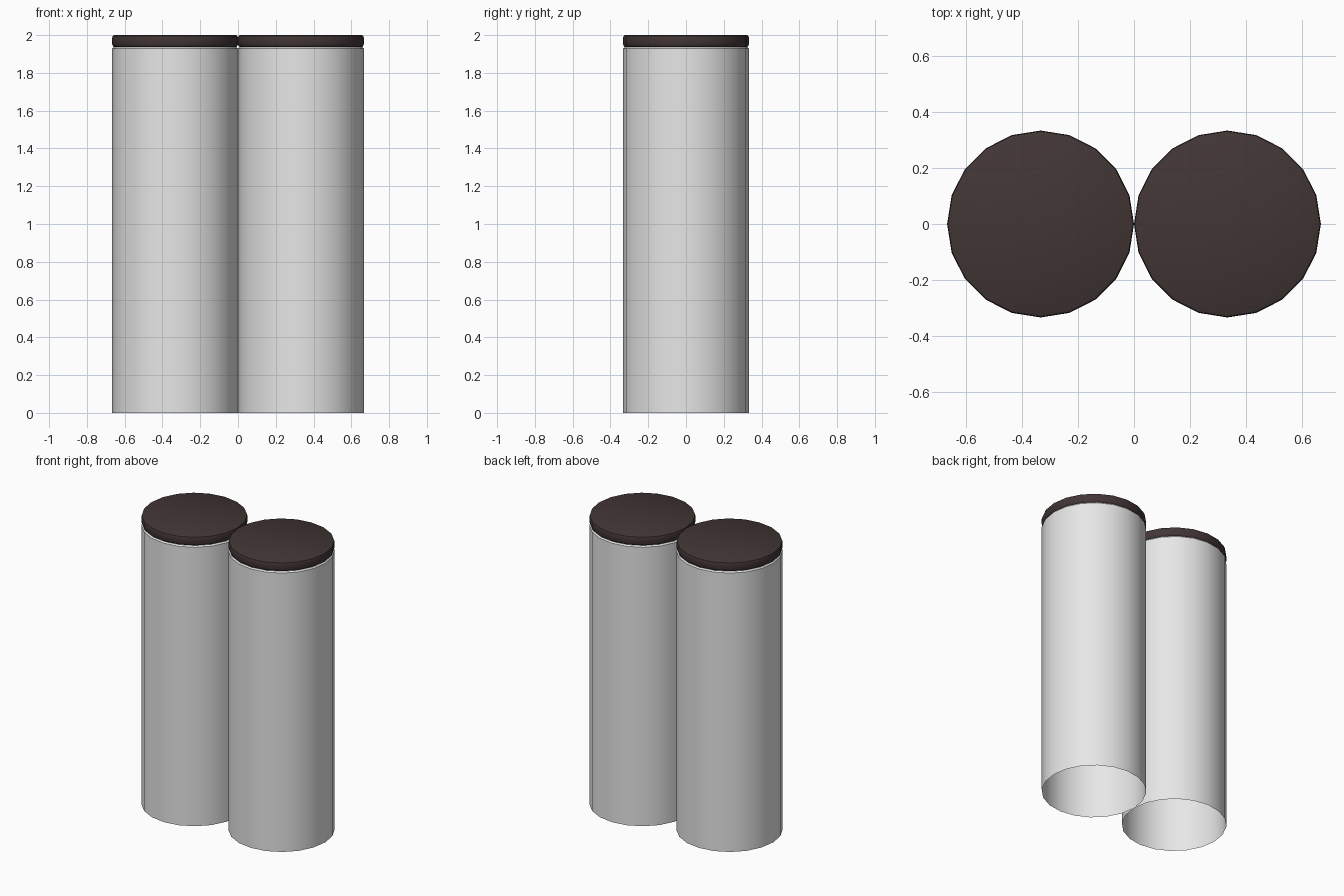
import bpy, bmesh, math

if "Cube" in bpy.data.objects:
    bpy.data.objects.remove(bpy.data.objects["Cube"])

SIDES = 20
R = 0.333


def material(name, rgb):
    m = bpy.data.materials.new(name)
    m.diffuse_color = (*rgb, 1.0)
    m.use_nodes = True
    m.node_tree.nodes["Principled BSDF"].inputs["Base Color"].default_value = m.diffuse_color
    return m


def lathe(name, profile, x, mat, close_bottom=False, close_top=False):
    """Spin (radius, height) points around a vertical axis at x."""
    bm = bmesh.new()
    rings = []
    for r, z in profile:
        ring = []
        for i in range(SIDES):
            a = 2 * math.pi * i / SIDES
            ring.append(bm.verts.new((r * math.cos(a), r * math.sin(a), z)))
        rings.append(ring)
    for low, high in zip(rings, rings[1:]):
        for i in range(SIDES):
            j = (i + 1) % SIDES
            bm.faces.new((low[i], low[j], high[j], high[i]))
    if close_bottom:
        bm.faces.new(rings[0][::-1])
    if close_top:
        bm.faces.new(rings[-1])
    mesh = bpy.data.meshes.new(name)
    bm.to_mesh(mesh)
    bm.free()
    mesh.materials.append(mat)
    obj = bpy.data.objects.new(name, mesh)
    obj.location.x = x
    bpy.context.collection.objects.link(obj)
    bpy.ops.object.select_all(action='DESELECT')
    obj.select_set(True)
    bpy.context.view_layer.objects.active = obj
    bpy.ops.object.shade_smooth_by_angle(angle=math.radians(40))
    return obj


light_grey = material("light_grey", (0.8, 0.8, 0.8))
dark_brown = material("dark_brown", (0.055, 0.036, 0.036))

for side, x in (("left", -R), ("right", R)):
    # Open-bottomed tube, slightly rounded under the lid
    lathe(side + "_tube", [(R, 0), (R, 1.928), (0.325, 1.937)], x, light_grey)
    # Disc lid with rounded rims
    lathe(side + "_lid",
          [(0.32, 1.935), (0.329, 1.941), (R, 1.951), (R, 1.987),
           (0.33, 1.996), (0.323, 2.0)],
          x, dark_brown, close_bottom=True, close_top=True)
